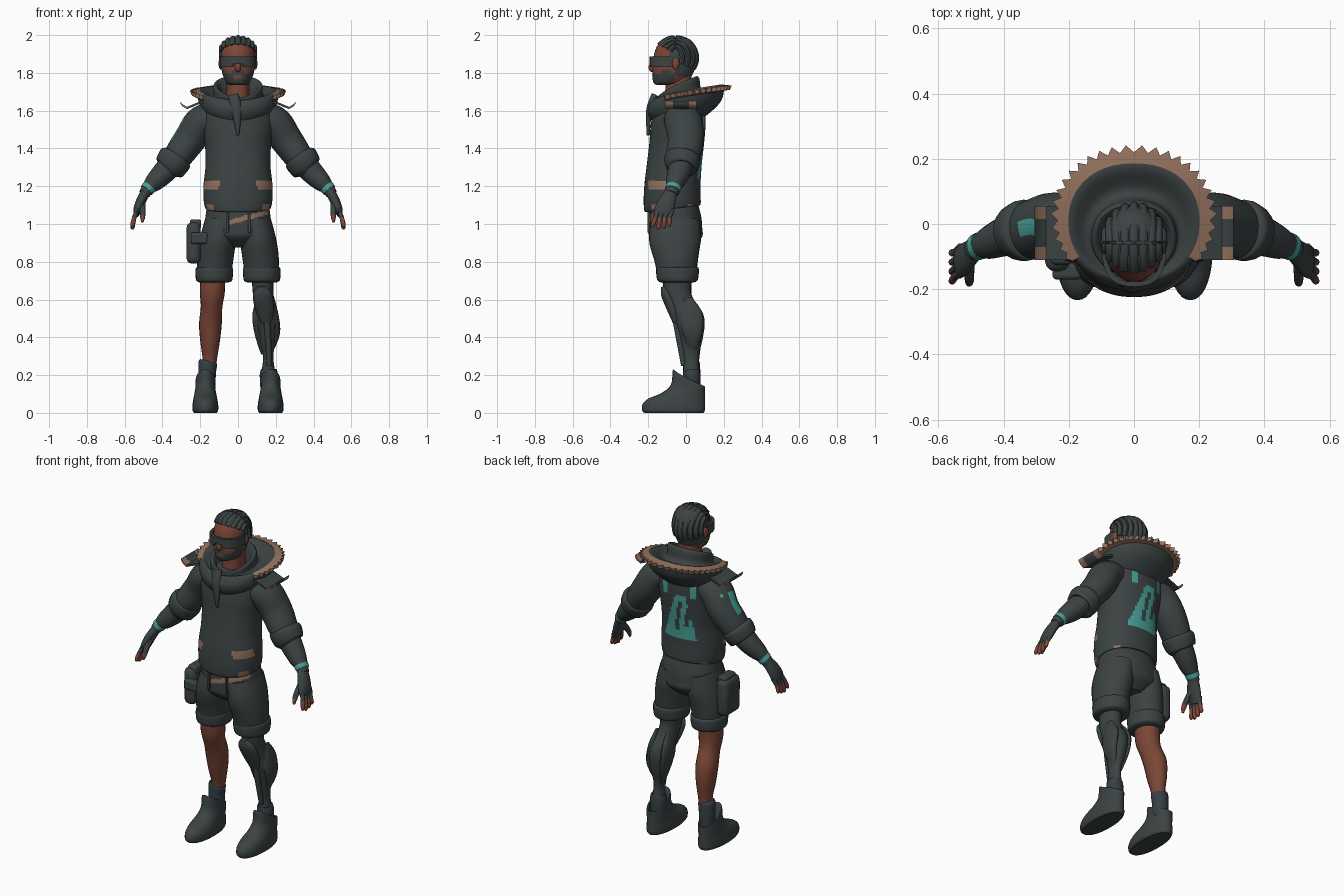
import bpy, bmesh, math
from mathutils import Vector

if "Cube" in bpy.data.objects:
    bpy.data.objects.remove(bpy.data.objects["Cube"])


def material(name, r, g, b):
    m = bpy.data.materials.new(name)
    m.use_nodes = True
    m.diffuse_color = (r, g, b, 1)
    bsdf = m.node_tree.nodes["Principled BSDF"]
    bsdf.inputs["Base Color"].default_value = (r, g, b, 1)
    bsdf.inputs["Roughness"].default_value = 0.8
    return m


MATS = [material("charcoal cloth", .045, .056, .056), material("brown skin", .2, .062, .037),
        material("teal paint", .065, .36, .32), material("tan fur", .3, .17, .115),
        material("slate sock", .035, .05, .06)]
DARK, SKIN, TEAL, TAN, SLATE = range(5)


def finish(name, bm, paint=DARK, bevel=0, angle=40):
    """Turn a bmesh into a smooth-shaded object; paint is an index or a rule on face centres."""
    bmesh.ops.recalc_face_normals(bm, faces=bm.faces)
    for f in bm.faces:
        f.material_index = paint(f.calc_center_median()) if callable(paint) else paint
    me = bpy.data.meshes.new(name)
    bm.to_mesh(me)
    bm.free()
    ob = bpy.data.objects.new(name, me)
    bpy.context.collection.objects.link(ob)
    for m in MATS:
        me.materials.append(m)
    if bevel:
        mod = ob.modifiers.new("bevel", 'BEVEL')
        mod.width, mod.segments = bevel, 3
    bpy.ops.object.select_all(action='DESELECT')
    ob.select_set(True)
    bpy.context.view_layer.objects.active = ob
    bpy.ops.object.shade_smooth_by_angle(angle=math.radians(angle))
    return ob


def spline(rows, k):
    """Catmull-Rom interpolation of a list of tuples."""
    out = []
    for i in range(len(rows) - 1):
        quad = [rows[max(i - 1, 0)], rows[i], rows[i + 1], rows[min(i + 2, len(rows) - 1)]]
        for s in range(k):
            t = s / k
            out.append([.5 * (2 * b + (c - a) * t + (2 * a - 5 * b + 4 * c - d) * t * t
                              + (3 * b - a - 3 * c + d) * t ** 3) for a, b, c, d in zip(*quad)])
    return out + [list(rows[-1])]


def loft(name, loops, paint=DARK):
    bm = bmesh.new()
    vs = [[bm.verts.new(p) for p in loop] for loop in loops]
    n = len(vs[0])
    for a, b in zip(vs, vs[1:]):
        for j in range(n):
            bm.faces.new((a[j], a[(j + 1) % n], b[(j + 1) % n], b[j]))
    bm.faces.new(vs[0])
    bm.faces.new(vs[-1])
    return finish(name, bm, paint)


def ring_point(row, a, x0=0, p=.92, sag=1):
    """Point on a tilted oval (half width, front y, back y, front z, back z); angle 0 is the front."""
    rx, yf, yb, zf, zb = row
    s, c = math.sin(a), math.cos(a)
    s, c = math.copysign(abs(s) ** p, s), math.copysign(abs(c) ** p, c)
    return Vector((x0 + rx * s, (yf + yb) / 2 - (yb - yf) / 2 * c, zf + (zb - zf) * ((1 - c) / 2) ** sag))


def stack(name, rows, paint=DARK, n=32, k=5, **kw):
    rows = [r if len(r) == 5 else (*r, r[3]) for r in rows]
    loft(name, [[ring_point(r, math.tau * j / n, **kw) for j in range(n)] for r in spline(rows, k)], paint)


def tube(name, rows, paint=DARK, side=1, n=20, k=5):
    """Limb along (x, y, z, side radius, depth radius) rows."""
    pts = spline(rows, k)
    pos = [Vector((p[0] * side, p[1], p[2])) for p in pts]
    loops = []
    for i, p in enumerate(pts):
        t = (pos[min(i + 1, len(pos) - 1)] - pos[max(i - 1, 0)]).normalized()
        v = (Vector((0, 1, 0)) - t * t.y).normalized()
        u = v.cross(t)
        loops.append([pos[i] + u * p[3] * math.cos(math.tau * j / n) + v * p[4] * math.sin(math.tau * j / n)
                      for j in range(n)])
    loft(name, loops, paint)


def box(name, loc, size, paint=DARK, bevel=.008):
    bm = bmesh.new()
    bmesh.ops.create_cube(bm, size=1)
    for v in bm.verts:
        v.co = Vector(loc) + v.co * Vector(size)
    finish(name, bm, paint, bevel)


def ball(name, loc, size, paint=DARK):
    bm = bmesh.new()
    bmesh.ops.create_uvsphere(bm, u_segments=20, v_segments=12, radius=1)
    for v in bm.verts:
        v.co = Vector(loc) + v.co * Vector(size)
    finish(name, bm, paint)


# Jacket body with painted back panel and tan patches
def jacket_paint(c):
    x, y, z = c
    if y > .02 and z > 1.2:
        h = (z - 1.24) / .27
        if 0 < h < 1 and -.11 + .05 * h < x < .1 - .1 * h:
            slot = any(abs(x - s - .05 * (1 - h)) < .013 and lo < h < hi
                       for s, lo, hi in ((-.035, .18, .85), (-.09, .3, .75)))
            return DARK if slot else TEAL
        if 1.5 < z < 1.6 and (.055 < x < .085 or -.12 < x < -.085):
            return TEAL
    if abs(x) > .1 and -.2 < y < -.1 and 1.185 < z < 1.225:
        return TAN
    if z < 1.105 and .13 < abs(x) < .165 and (y < -.09 or y > .01):
        return TAN
    return DARK


stack("jacket_body", [(.155, -.19, .05, 1.07, 1.11), (.172, -.218, .075, 1.065, 1.1), (.182, -.224, .078, 1.12, 1.14),
      (.182, -.22, .077, 1.21), (.172, -.208, .083, 1.31), (.175, -.195, .095, 1.42), (.19, -.187, .103, 1.52),
      (.185, -.172, .1, 1.6), (.14, -.15, .08, 1.655), (.07, -.11, .04, 1.67)], jacket_paint, n=96, k=10)

# Hood, its rolled collar and fur trim
RIM = (.215, -.185, .2, 1.645, 1.725)
stack("hood", [(.14, -.17, .09, 1.53, 1.56), (.185, -.198, .15, 1.575, 1.61), (.207, -.203, .19, 1.615, 1.66), RIM,
      (.19, -.17, .17, 1.655, 1.735), (.15, -.16, .11, 1.64, 1.70), (.13, -.155, .08, 1.635, 1.715),
      (.13, -.155, .07, 1.665, 1.77), (.11, -.14, .05, 1.66, 1.775), (.08, -.12, .03, 1.62, 1.67)],
      n=64, sag=.65)
bm = bmesh.new()
strip = []
for i in range(57):
    f = i / 56
    a = math.radians(55 + 250 * f)
    p = ring_point(RIM, a, sag=.65)
    out = Vector((p.x, p.y - .01, 0)).normalized()
    w = (.042 if i % 2 else .02) * min(1, .5 + 3 * min(f, 1 - f))
    strip.append([bm.verts.new(q) for q in (p - out * .014 + Vector((0, 0, .014)), p + out * w + Vector((0, 0, .008)),
                                            p + out * w * .8 - Vector((0, 0, .014)), p - Vector((0, 0, .02)))])
for a, b in zip(strip, strip[1:]):
    for j in range(4):
        bm.faces.new((a[j], a[(j + 1) % 4], b[(j + 1) % 4], b[j]))
finish("hood_fur_trim", bm, TAN, angle=20)
tube("chest_flap", [(-.025, -.165, 1.68, .03, .02), (-.008, -.195, 1.6, .027, .016), (0, -.2, 1.47, .006, .008)])

# Head, neck and face
def face_paint(c):
    x, y, z = c
    if y > -.055 and z > 1.78 or z > 1.95 or (z > 1.87 and y > -.09):
        return DARK
    if abs(x) < .022 and 1.772 < z < 1.784 and y < -.1:
        return SKIN
    if z < 1.795 and y < -.06 or (z < 1.815 and (abs(x) < .03 or -.13 < y < -.08)):
        return DARK
    return SKIN


stack("neck", [(.062, -.115, .03, 1.62), (.06, -.11, .03, 1.7), (.06, -.11, .03, 1.8)], SKIN)
stack("head", [(.035, -.15, -.03, 1.735), (.058, -.17, .0, 1.745), (.075, -.178, .025, 1.775), (.086, -.178, .043, 1.81),
      (.091, -.175, .055, 1.86), (.09, -.166, .055, 1.91), (.08, -.148, .045, 1.95), (.055, -.115, .015, 1.98),
      (.015, -.07, -.04, 1.99)], face_paint, n=64, k=6, p=.97)
ball("nose", (0, -.18, 1.83), (.016, .018, .026), SKIN)
for side, tag in ((1, "left"), (-1, "right")):
    ball(tag + "_ear", (side * .092, -.055, 1.85), (.011, .02, .032), SKIN)
for i in range(-4, 5):
    b = math.radians(i * 18)
    cb = math.cos(b)
    arc = [math.radians(38 + 16 * s) for s in range(12)]
    tube("hair_braid", [(.089 * math.sin(b), -.055 - .112 * cb * math.cos(q), 1.88 + .107 * (.35 + .65 * cb) * math.sin(q),
                         .015, .013) for q in arc], n=10, k=3)

# Wraparound visor
bm = bmesh.new()
cols = []
for j in range(25):
    a = math.radians(-98 + 196 * j / 24)
    low = 1.85 if abs(j - 12) < 2 else 1.83
    cols.append([bm.verts.new(ring_point((.097 - d, -.192 + d, .02 - d, z, z), a, p=.8))
                 for d, z in ((0, low), (0, 1.888), (.015, 1.888), (.015, low))])
for a, b in zip(cols, cols[1:]):
    for j in range(4):
        bm.faces.new((a[j], a[(j + 1) % 4], b[(j + 1) % 4], b[j]))
bm.faces.new(cols[0])
bm.faces.new(cols[-1])
finish("visor", bm)


# Arms, cuffs, hands and shoulder flaps
def sleeve_paint(c):
    return TEAL if c.x < -.25 and 1.45 < c.z < 1.56 and -.035 < c.y < .05 and abs(c.y - .03) > .012 else DARK


for side, tag in ((1, "left"), (-1, "right")):
    tube(tag + "_sleeve", [(.1, -.03, 1.56, .08, .09), (.19, -.015, 1.54, .088, .1), (.25, 0, 1.455, .086, .096),
         (.31, -.015, 1.37, .078, .09), (.34, -.02, 1.325, .07, .08)], sleeve_paint, side, n=36, k=8)
    tube(tag + "_sleeve_roll", [(.322, -.016, 1.362, .07, .08), (.33, -.018, 1.35, .09, .094), (.352, -.025, 1.315, .088, .09),
         (.366, -.03, 1.295, .08, .078), (.37, -.03, 1.29, .05, .05)], DARK, side)
    tube(tag + "_forearm", [(.35, -.025, 1.32, .065, .068), (.4, -.04, 1.265, .06, .06), (.445, -.058, 1.22, .05, .05),
         (.475, -.068, 1.19, .036, .038), (.495, -.08, 1.16, .03, .036)], DARK, side)
    tube(tag + "_wristband", [(.469, -.066, 1.196, .039, .042), (.484, -.072, 1.178, .037, .041)], TEAL, side)
    tube(tag + "_glove_palm", [(.488, -.076, 1.17, .026, .033), (.512, -.098, 1.125, .026, .045), (.53, -.115, 1.08, .023, .05),
         (.538, -.125, 1.05, .015, .045)], DARK, side)
    for i in range(4):
        y = -.155 + .025 * i
        tip = .968 + .012 * abs(i - 1.3)
        tube(tag + "_finger", [(.533, y + .008, 1.075, .012, .013), (.55, y - .008, 1.03, .012, .012),
             (.558, y - .02 + .004 * i, tip + .012, .011, .011), (.557, y - .02 + .004 * i, tip, .005, .005)],
             lambda c: SKIN if c.z < 1.032 else DARK, side, n=10, k=4)
    tube(tag + "_thumb", [(.505, -.11, 1.115, .016, .02), (.505, -.155, 1.07, .015, .017), (.505, -.178, 1.035, .013, .013),
         (.507, -.186, 1.01, .006, .006)], lambda c: SKIN if c.z < 1.05 else DARK, side, n=10)
    profile = ((.14, 1.665), (.21, 1.645), (.27, 1.62), (.295, 1.635), (.305, 1.65))
    ys = (-.11, -.07, .015, .055)
    bm = bmesh.new()
    grid = [[[bm.verts.new((side * x, y, z - d)) for y in ys] for x, z in profile] for d in (0, .012)]
    for layer in grid:
        for a, b in zip(layer, layer[1:]):
            for j in range(3):
                bm.faces.new((a[j], a[j + 1], b[j + 1], b[j]))
    top, low = [g[0] + [r[-1] for r in g[1:]] + g[-1][-2::-1] + [r[0] for r in g[-2:0:-1]] for g in grid]
    for j in range(len(top)):
        k = (j + 1) % len(top)
        bm.faces.new((top[j], top[k], low[k], low[j]))
    finish(tag + "_shoulder_flap", bm, lambda c: TAN if abs(c.x) > .27 and abs(c.y + .027) > .045 else DARK)


# Shorts with slanted belt, hanging straps and turned cuffs
def belt_paint(c):
    return TAN if c.y < -.1 and -.05 < c.x < .16 and abs(c.z - 1.01 - (c.x + .04) * .27) < .013 else DARK


stack("shorts_hips", [(.16, -.19, .06, 1.12), (.172, -.198, .08, 1.04), (.176, -.2, .086, .98), (.16, -.19, .084, .93),
      (.07, -.12, .03, .875)], belt_paint, n=80, k=10)
for x in (-.055, .06):
    box("hanging_strap", (x, -.197, 1.01), (.014, .016, .11), DARK, .004)
for side, tag in ((1, "left"), (-1, "right")):
    tube(tag + "_shorts_leg", [(.085, -.056, 1.02, .088, .13), (.105, -.058, .92, .095, .138), (.12, -.052, .82, .096, .118),
         (.125, -.047, .72, .088, .1)], DARK, side, n=28)
    tube(tag + "_shorts_cuff", [(.125, -.045, .775, .085, .1), (.125, -.045, .765, .098, .112), (.126, -.045, .73, .099, .112),
         (.126, -.045, .7, .094, .105), (.126, -.045, .69, .075, .085)], DARK, side, n=28)

# Bare right leg
tube("right_bare_leg", [(.132, -.045, .75, .066, .08), (.136, -.045, .64, .066, .074), (.14, -.025, .56, .057, .066),
     (.146, .008, .47, .06, .07), (.148, .02, .38, .052, .062), (.15, .028, .28, .038, .042), (.16, .03, .2, .04, .042)], SKIN, -1)

# Mechanical left leg with knee guard, shin rib and calf shells
tube("left_metal_leg", [(.13, -.045, .75, .06, .075), (.133, -.045, .64, .055, .07), (.142, -.015, .56, .055, .068),
     (.15, .02, .49, .066, .078), (.155, .028, .4, .05, .062), (.16, .025, .3, .027, .042), (.16, .03, .2, .04, .042)])
tube("left_knee_guard", [(.125, -.12, .67, .02, .012), (.128, -.105, .63, .05, .028), (.14, -.075, .56, .05, .03),
     (.15, -.05, .48, .03, .02)])
tube("left_shin_rib", [(.145, -.07, .57, .016, .016), (.158, -.04, .42, .017, .018), (.165, -.012, .25, .013, .014)])
for x, lean in ((.1, .03), (.19, -.02)):
    tube("left_calf_shell", [(x + lean * .3, .01, .61, .008, .02), (x, .025, .52, .024, .062),
         (x + .01, .035, .42, .022, .05), (x + lean, .035, .31, .008, .014)])

# Socks and boots
for side, tag in ((1, "left"), (-1, "right")):
    tube(tag + "_sock", [(.163, .03, .12, .044, .046), (.163, .03, .21, .046, .046), (.16, .028, .262, .05, .045),
         (.158, .028, .275, .042, .04)] if side < 0 else
         [(.163, .03, .12, .044, .046), (.163, .03, .2, .048, .046), (.163, .028, .23, .042, .042)], SLATE, side)
    stack(tag + "_boot", [(.06, -.22, .092, 0), (.068, -.232, .1, .014), (.068, -.23, .1, .045), (.063, -.2, .1, .075),
          (.058, -.13, .1, .105, .1), (.053, -.08, .1, .15, .12), (.051, -.07, .1, .225, .14), (.044, -.058, .09, .22, .138),
          (.04, -.03, .07, .16, .11)], n=36, x0=side * .173, sag=.8)

# Hip pouch
box("hip_pouch", (-.235, -.07, .9), (.075, .15, .22), DARK, .03)
box("hip_pouch_flap", (-.225, -.07, 1.0), (.06, .11, .05), DARK, .015)
box("hip_pouch_pocket", (-.205, -.145, .925), (.09, .05, .06), DARK, .012)
